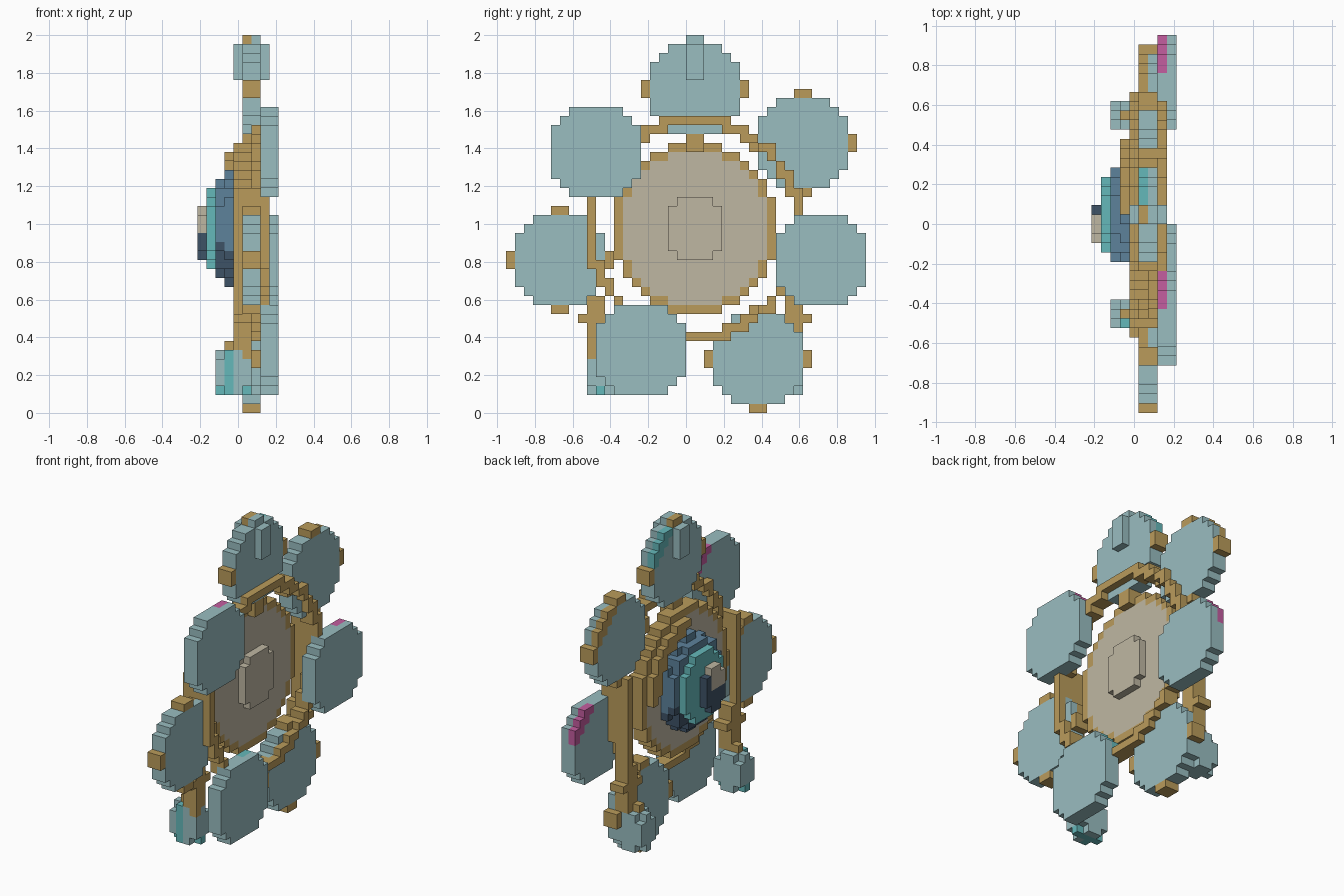
import bpy
import bmesh
from mathutils import Vector

if "Cube" in bpy.data.objects:
    bpy.data.objects.remove(bpy.data.objects["Cube"])

UNIT = 1 / 21            # edge of one block
MID = (21, 20.5)         # wheel centre in block rows (y, z)
COLOURS = {
    "pale_blue": (0.32, 0.51, 0.53),
    "gold": (0.49, 0.33, 0.105),
    "beige": (0.52, 0.475, 0.365),
    "steel_blue": (0.11, 0.225, 0.33),
    "navy": (0.048, 0.084, 0.133),
    "teal": (0.13, 0.48, 0.49),
    "pink": (0.55, 0.11, 0.35),
}
NAMES = list(COLOURS)
MATERIALS = []
for name, rgb in COLOURS.items():
    m = bpy.data.materials.new(name)
    m.use_nodes = True
    m.diffuse_color = (*rgb, 1)
    bsdf = m.node_tree.nodes["Principled BSDF"]
    bsdf.inputs["Base Color"].default_value = (*rgb, 1)
    bsdf.inputs["Roughness"].default_value = 0.9
    MATERIALS.append(m)

grid = {}                # (x, y, z) block -> (part, colour)


def fill(part, colour, xs, ys, zs, keep=lambda x, y, z: True):
    """Fill a box of blocks; colour is a name or a rule."""
    for x in range(*xs):
        for y in range(*ys):
            for z in range(*zs):
                if (x, y, z) not in grid and keep(x, y, z):
                    c = colour(x, y, z) if callable(colour) else colour
                    grid[x, y, z] = (part, c)


def inside(y, z, centre, ry, rz):
    return ((y + .5 - centre[0]) / ry) ** 2 + ((z + .5 - centre[1]) / rz) ** 2 <= 1


def disc(part, colour, xs, centre, ry, rz, hole=0, keep=lambda y, z: True):
    def rule(x, y, z):
        return (inside(y, z, centre, ry, rz) and keep(y, z)
                and not (hole and inside(y, z, centre, ry - hole, rz - hole)))
    ys = (int(centre[0] - ry) - 1, int(centre[0] + ry) + 2)
    zs = (int(centre[1] - rz) - 1, int(centre[1] + rz) + 2)
    fill(part, colour, xs, ys, zs, rule)


# Outer discs: inner ones carry gold studs, outer ones are plain
def outer_disc(part, x, cy, cz, accent, studs):
    def paint(i, y, z):
        rim = not inside(y, z, (cy, cz), 4.25, 4.25)
        return accent if i == x and rim and y > cy and z >= cz + 1 else "pale_blue"
    disc(part, paint, (x, x + 2), (cy, cz), 5.2, 5.2)
    if studs:
        for dy, dz in ((-6, -1), (5, -1), (-1, 5), (-1, -6)):
            w, h = (1, 2) if dz == -1 and dy != -1 else (2, 1)
            fill(part + "_stud", "gold", (x, x + 2), (cy + dy, cy + dy + w),
                 (cz + dz, cz + dz + h))


fill("top_cap", lambda x, y, z: "gold" if x == 5 else "pale_blue",
     (5, 7), (20, 22), (41, 42))
for part, x, cy, cz, accent, studs in (
        ("top_disc", 5, 21, 36, "teal", True),
        ("upper_back_disc", 5, 33, 30, "gold", True),
        ("back_disc", 7, 35, 17, "pink", False),
        ("lower_back_disc", 5, 28, 6, "gold", True),
        ("lower_front_disc", 7, 15, 7, "teal", False),
        ("front_disc", 5, 6, 17, "gold", True),
        ("upper_front_disc", 7, 10, 29, "pink", False)):
    outer_disc(part, x, cy, cz, accent, studs)
for x in (4, 7):
    fill("top_cap", "pale_blue", (x, x + 1), (20, 22), (37, 41))

# Central wheel with gold rim, boss and surrounding ring
disc("wheel", lambda x, y, z: "beige" if inside(y, z, MID, 8.15, 8.65) else "gold",
     (4, 6), MID, 9.15, 9.65)
disc("boss", "beige", (6, 7), MID, 3.2, 3.7)
disc("ring", "gold", (6, 8), MID, 12.15, 12.65, hole=1.15)
fill("spoke", "gold", (5, 7), (20, 22), (29, 32))

# Stepped hub on the far face of the wheel
disc("hub_base", lambda x, y, z: "navy" if z < 18 else "steel_blue",
     (3, 4), MID, 5.2, 6.2)
disc("hub_step", lambda x, y, z: "navy" if z < 19 else "steel_blue",
     (2, 3), MID, 5.2, 5.7)
disc("hub_plate", "teal", (1, 2), MID, 4.2, 4.7)
disc("hub_tip", lambda x, y, z: "beige" if z >= 20 and y < 21 else "navy",
     (0, 1), (20, 20), 2.2, 3.2)
disc("wheel_arc", "gold", (3, 4), MID, 8.15, 8.65, hole=1.6,
     keep=lambda y, z: y >= 21 and z >= 20)

# Hanging lamps on posts, mirrored front to back
for side, flip in (("front", False), ("back", True)):
    def span(a, b):
        return (42 - b, 42 - a) if flip else (a, b)
    centre = Vector((4, 31.5 if flip else 10.5, 4.5))

    def bulb(x, y, z):
        d = Vector((x + .5, y + .5, z + .5)) - centre
        return (d.x / 2.3) ** 2 + (d.y / 1.9) ** 2 + (d.z / 2.7) ** 2 <= 1

    def bulb_paint(x, y, z):
        return "teal" if x == 3 and y == 9 or z == 2 and y == 10 else "pale_blue"

    fill(side + "_lamp", bulb_paint, (2, 6), span(9, 12), (2, 7), bulb)
    fill(side + "_post", "gold", (4, 6), span(9, 10), (6, 25))
    fill(side + "_post", "gold", (4, 6), span(10, 11), (7, 13))
    fill(side + "_post", "gold", (3, 4), span(10, 11), (6, 8))
    fill(side + "_crossbar", "gold", (4, 6), span(8, 12), (10, 11))

# Turn every part's blocks into one mesh of exposed faces
for part in sorted({p for p, c in grid.values()}):
    bm = bmesh.new()
    cache = {}

    def corner(p):
        key = tuple(p)
        if key not in cache:
            cache[key] = bm.verts.new(((key[0] - 4.5) * UNIT, (key[1] - 20) * UNIT,
                                       key[2] * UNIT))
        return cache[key]

    for cell, (owner, colour) in grid.items():
        if owner != part:
            continue
        for axis in range(3):
            for sign in (0, 1):
                near = list(cell)
                near[axis] += 2 * sign - 1
                if tuple(near) in grid:
                    continue
                quad = []
                for u, v in ((0, 0), (1, 0), (1, 1), (0, 1)):
                    p = list(cell)
                    p[axis] += sign
                    p[(axis + 1) % 3] += u
                    p[(axis + 2) % 3] += v
                    quad.append(corner(p))
                face = bm.faces.new(quad if sign else quad[::-1])
                face.material_index = NAMES.index(colour)
    mesh = bpy.data.meshes.new(part)
    bm.to_mesh(mesh)
    bm.free()
    for m in MATERIALS:
        mesh.materials.append(m)
    bpy.context.scene.collection.objects.link(bpy.data.objects.new(part, mesh))
